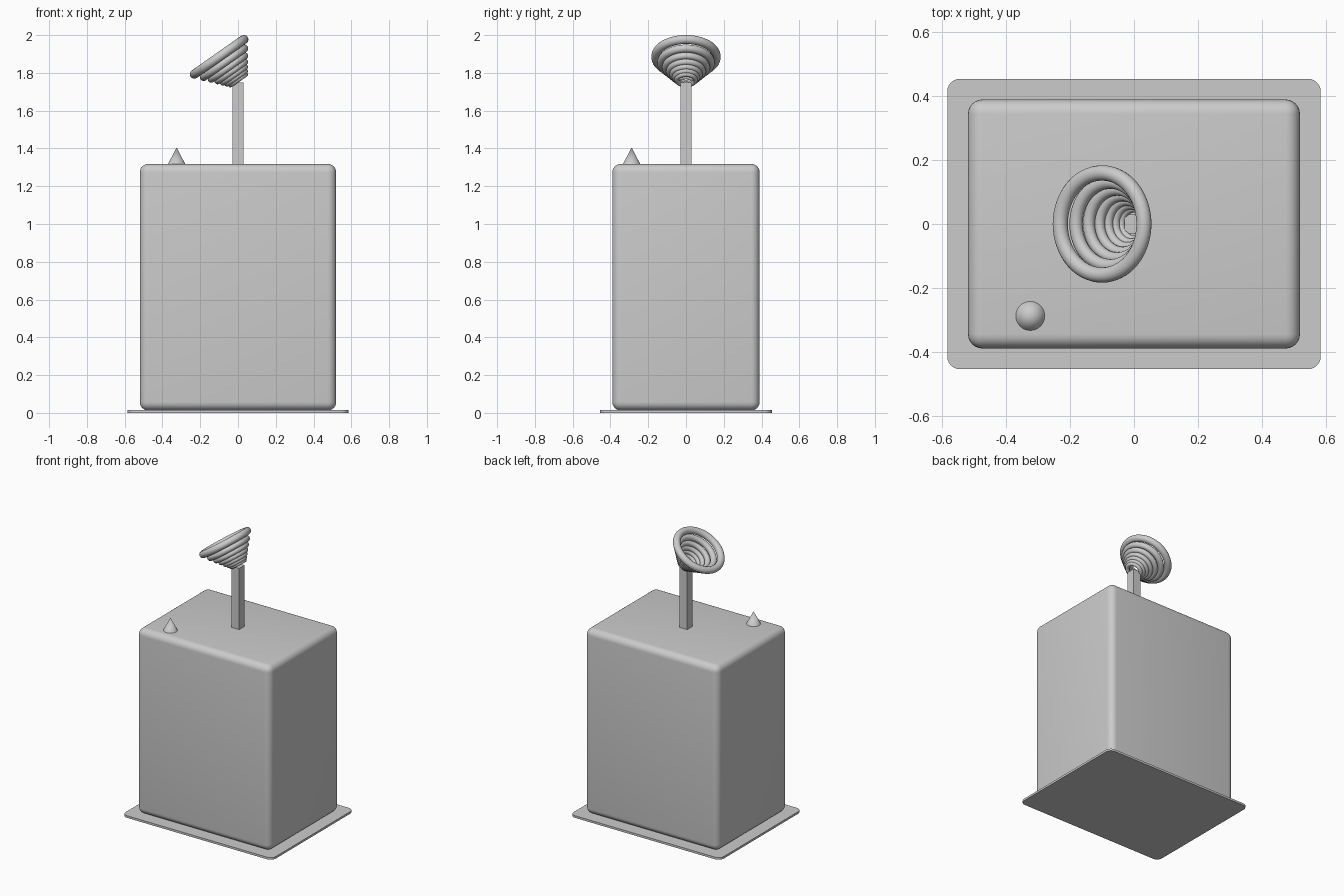
import bpy, bmesh, math

if "Cube" in bpy.data.objects:
    bpy.data.objects.remove(bpy.data.objects["Cube"])


def smooth(ob, angle=35):
    bpy.ops.object.select_all(action='DESELECT')
    ob.select_set(True)
    bpy.context.view_layer.objects.active = ob
    bpy.ops.object.shade_smooth_by_angle(angle=math.radians(angle))


def box(name, size, z0, bevel=0.0, vertical_only=False):
    """Box centred on x and y, resting at z0, with optional rounded edges."""
    me = bpy.data.meshes.new(name)
    bm = bmesh.new()
    bmesh.ops.create_cube(bm, size=1)
    for v in bm.verts:
        v.co = (v.co.x * size[0], v.co.y * size[1], (v.co.z + 0.5) * size[2] + z0)
    if bevel:
        edges = [e for e in bm.edges if not vertical_only
                 or abs(e.verts[0].co.z - e.verts[1].co.z) > 1e-5]
        bmesh.ops.bevel(bm, geom=edges, offset=bevel, segments=6,
                        profile=0.5, affect='EDGES')
    bm.to_mesh(me)
    bm.free()
    ob = bpy.data.objects.new(name, me)
    bpy.context.collection.objects.link(ob)
    if bevel:
        smooth(ob)
    return ob


# Base sheet, rounded cabinet and square mast
box("base_plate", (1.17, 0.91, 0.015), 0, 0.04, True)
box("cabinet", (1.04, 0.78, 1.305), 0.013, 0.045)
box("mast", (0.06, 0.06, 0.44), 1.31)

# Pointed cap on the front left of the top
bpy.ops.mesh.primitive_cone_add(vertices=32, radius1=0.047, radius2=0, depth=0.09,
                                location=(-0.325, -0.288, 1.36))
cap = bpy.context.object
cap.name = "cone_cap"
smooth(cap)

# Tilted horn made of stacked rings that shrink towards the mast
TILT = math.radians(-35)
RINGS = 7
R_BIG, RATIO = 0.160, 0.82
r_end = R_BIG * RATIO ** (RINGS - 1)
for i in range(RINGS):
    R = R_BIG * RATIO ** i
    t = (R - r_end) / (R_BIG - r_end)
    bpy.ops.mesh.primitive_torus_add(
        major_radius=R, minor_radius=0.013 + 0.011 * t,
        major_segments=64, minor_segments=16,
        location=(-0.10 * t, 0, 1.764 + 0.121 * t), rotation=(0, TILT, 0))
    ring = bpy.context.object
    ring.name = f"horn_ring_{i + 1}"
    smooth(ring, 60)
